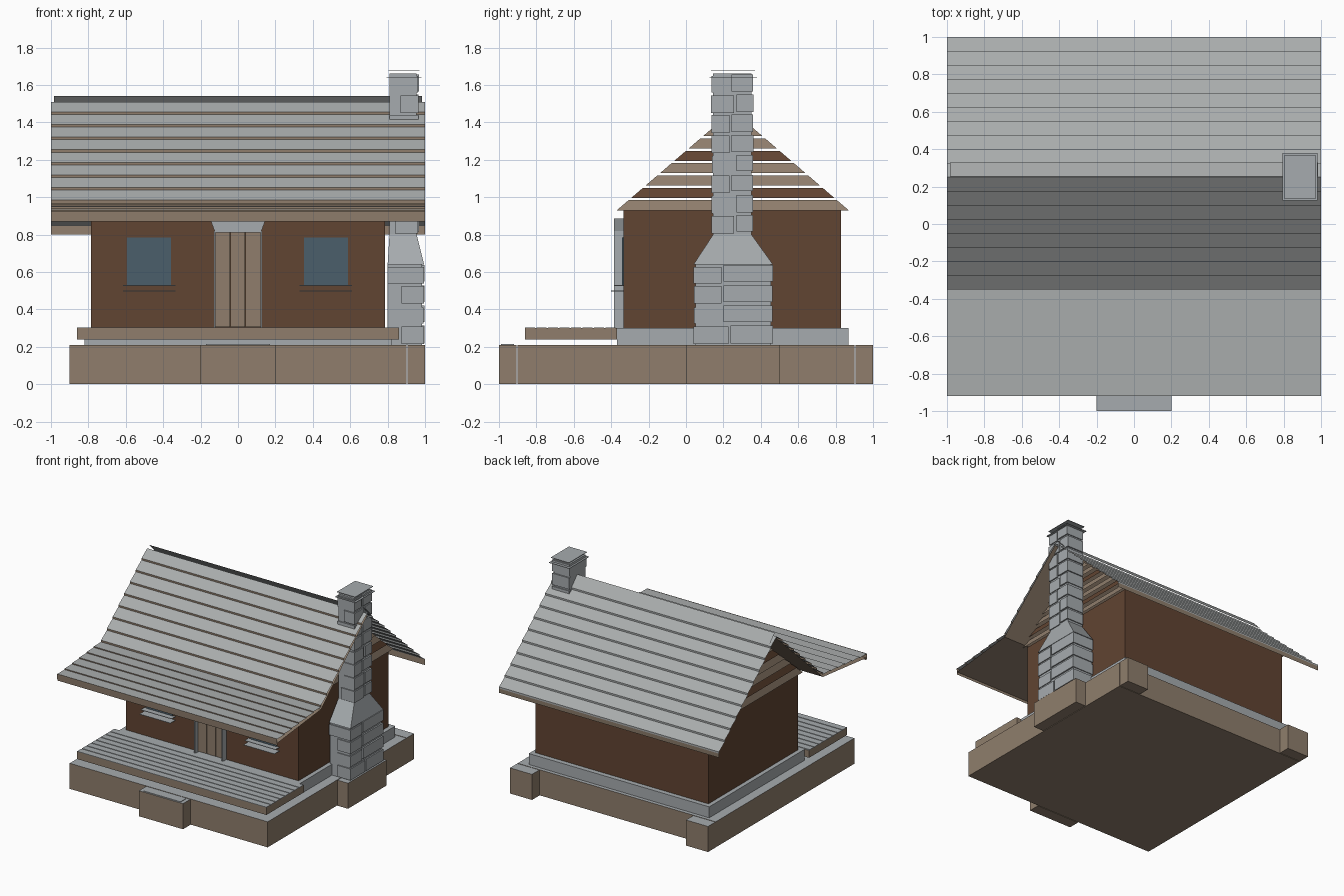
import bpy, bmesh, random
from mathutils import Vector

random.seed(4)
cube = bpy.data.objects.get("Cube")
if cube:
    bpy.data.objects.remove(cube, do_unlink=True)


def material(name, rgb):
    color = [(c / 255) ** 2.2 for c in rgb] + [1]
    m = bpy.data.materials.new(name)
    m.use_nodes = True
    m.diffuse_color = color
    m.node_tree.nodes["Principled BSDF"].inputs["Base Color"].default_value = color
    return m


STONE = material("grey_stone", (165, 170, 173))
SHINGLE = material("grey_shingle", (168, 171, 171))
TAN = material("tan_wood", (142, 125, 108))
BROWN = material("brown_wall", (97, 70, 53))
GLASS = material("blue_glass", (76, 95, 106))


def finish(name, bm, mats, rule=None):
    mesh = bpy.data.meshes.new(name)
    bm.normal_update()
    if rule:
        for f in bm.faces:
            f.material_index = rule(f)
    bm.to_mesh(mesh)
    bm.free()
    for m in mats:
        mesh.materials.append(m)
    ob = bpy.data.objects.new(name, mesh)
    bpy.context.collection.objects.link(ob)
    return ob


def add_box(bm, x, y, z, top=None):
    """Box from ranges; top gives other x and y ranges for the upper face."""
    tx, ty = top or (x, y)
    low = [bm.verts.new((x[i], y[j], z[0])) for i, j in ((0, 0), (1, 0), (1, 1), (0, 1))]
    high = [bm.verts.new((tx[i], ty[j], z[1])) for i, j in ((0, 0), (1, 0), (1, 1), (0, 1))]
    bm.faces.new(low[::-1])
    bm.faces.new(high)
    for i in range(4):
        k = (i + 1) % 4
        bm.faces.new((low[i], low[k], high[k], high[i]))


def box(name, x, y, z, mats, rule=None):
    bm = bmesh.new()
    add_box(bm, x, y, z)
    return finish(name, bm, mats, rule)


def sheet(name, profile, x, mats, rule=None):
    """Open sheet: a (y, z) profile swept along x."""
    bm = bmesh.new()
    rows = [[bm.verts.new((px, y, z)) for px in x] for y, z in profile]
    for a, b in zip(rows, rows[1:]):
        bm.faces.new((a[0], a[1], b[1], b[0]))
    return finish(name, bm, mats, rule)


def grey_top(f):
    return 1 if f.normal.z > 0.5 else 0


# Ground platform with step, chimney pad and back corner blocks
for name, x, y in (("platform", (-.9, .9), (-.9, .9)),
                   ("front_step", (-.2, .2), (-1, -.905)),
                   ("chimney_pad", (.905, 1), (0, .5)),
                   ("back_block_left", (.7, .9), (.905, 1)),
                   ("back_block_right", (-.9, -.7), (.905, 1))):
    box(name, x, y, (0, .21), (TAN, STONE), grey_top)
box("step_tread", (-.17, .17), (-.99, -.92), (.21, .214), (STONE,))

# Foundation and walls
box("foundation", (-.82, .82), (-.37, .87), (.21, .3), (STONE,))
box("walls", (-.785, .785), (-.335, .83), (.3, .93), (BROWN,))

# Porch deck
box("porch_deck", (-.86, .86), (-.86, -.37), (.24, .3), (TAN, STONE), grey_top)
bm = bmesh.new()
planks = 8
pitch = .49 / planks
for i in range(planks):
    y = -.86 + i * pitch
    add_box(bm, (-.86, .86), (y, y + pitch - .008), (.3, .304))
finish("deck_planks", bm, (STONE,))

# Gable boards with open gaps
for side, x in (("left", .785), ("right", -.785)):
    bm = bmesh.new()
    step = .066
    for i in range(8):
        z0 = .93 + i * step
        z1 = z0 + step * .82
        h0, h1 = (1.463 - z0) / .86, max(.005, (1.463 - z1) / .86)
        lean = .02 if x > 0 else -.02
        bm.faces.new([bm.verts.new(p) for p in ((x + lean, .25 - h0, z0), (x + lean, .25 + h0, z0),
                                                (x, .25 + h1, z1), (x, .25 - h1, z1))])
    bm.faces.ensure_lookup_table()
    for i, f in enumerate(bm.faces):
        f.material_index = 1 if i % 3 == 1 else 0
    finish("gable_boards_" + side, bm, (TAN, BROWN))


# Shingled roof
def shingles(start, end, count, lip=.014):
    a, b = Vector(start), Vector(end)
    pts = []
    for i in range(count):
        p, q = a.lerp(b, i / count), a.lerp(b, (i + 1) / count)
        pts += [(p.x, p.y), (q.x, q.y + lip)]
    return pts + [(b.x, b.y)]


def butt(f):
    return 1 if abs(f.normal.z) < .2 else 0


ridge, kink, eave, back = (.25, 1.51), (-.35, .97), (-.92, .915), (1, .835)
span = (-1, 1)
sheet("roof_front", shingles(ridge, kink, 8), span, (SHINGLE, TAN), butt)
sheet("roof_porch", shingles(kink, eave, 6, .008), span, (SHINGLE, TAN), butt)
sheet("roof_back", shingles(ridge, back, 10), span, (SHINGLE, SHINGLE), butt)
sheet("ridge_row", [(.255, 1.54), (.33, 1.46)], (-.985, .985), (SHINGLE,))
sheet("roof_lining", [(.25, 1.495), (-.35, .95), (-.915, .89)], span, (TAN,))
sheet("front_fascia", [(-.92, .925), (-.918, .87)], span, (TAN,))
sheet("back_fascia", [(1, .845), (.998, .8)], span, (TAN,))

# Windows with sills
for side, cx in (("left", .47), ("right", -.475)):
    box("window_" + side, (cx - .118, cx + .118), (-.341, -.334), (.53, .785), (GLASS,))
    for n, z, d in (("upper", .53, .05), ("lower", .50, .065)):
        box(f"window_sill_{n}_{side}", (cx - .14, cx + .14), (-.335 - d, -.335), (z - .004, z), (STONE,))

# Plank door with thin surround
bm = bmesh.new()
for i in range(3):
    x = -.122 + i * .0815
    add_box(bm, (x, x + .079), (-.345, -.33), (.305, .82))
finish("door", bm, (TAN,))
for side, x in (("left", .125), ("right", -.125)):
    box("door_jamb_" + side, (x - .004, x + .004), (-.385, -.335), (.3, .82), (STONE,))
bm = bmesh.new()
add_box(bm, (-.122, .122), (-.385, -.335), (.81, .885), ((-.15, .15), (-.385, -.335)))
finish("door_header", bm, (STONE,))

# Chimney core: wide hearth, shoulder and stack
hearth = ((.8, .985), (.05, .455))
stack = ((.81, .955), (.145, .35))
bm = bmesh.new()
add_box(bm, *hearth, (.21, .64))
add_box(bm, (.8, .995), (.04, .465), (.64, .8), stack)
add_box(bm, *stack, (.8, 1.66))
finish("chimney_core", bm, (STONE,))

# Raised stones, laid in staggered courses
bm = bmesh.new()


def courses(x, y, z, count):
    h = (z[1] - z[0]) / count
    for i in range(count):
        z0, z1 = z[0] + i * h + .006, z[0] + (i + 1) * h - .004
        split = y[0] + (y[1] - y[0]) * random.choice((.36, .45, .58, .66))
        deep = random.uniform(.007, .014)
        ym = split - .006
        xm = x[0] + (x[1] - x[0]) * random.choice((0, .2, .4))
        add_box(bm, (xm, x[1] + deep), (y[0] - deep, ym), (z0, z1 - random.uniform(0, .012)))
        add_box(bm, (x[0], x[1] + .02 - deep), (split + .006, y[1] + deep),
                (z0 + random.uniform(0, .012), z1))


courses(*hearth, (.21, .64), 4)
courses(*stack, (.8, 1.66), 8)
finish("chimney_stones", bm, (STONE,))

# Chimney cap plates
for n, z, grow in (("lower", 1.64, .025), ("upper", 1.68, .015)):
    box("chimney_cap_" + n, (.82 - grow, .955 + grow), (.15 - grow, .355 + grow), (z - .004, z), (STONE,))
